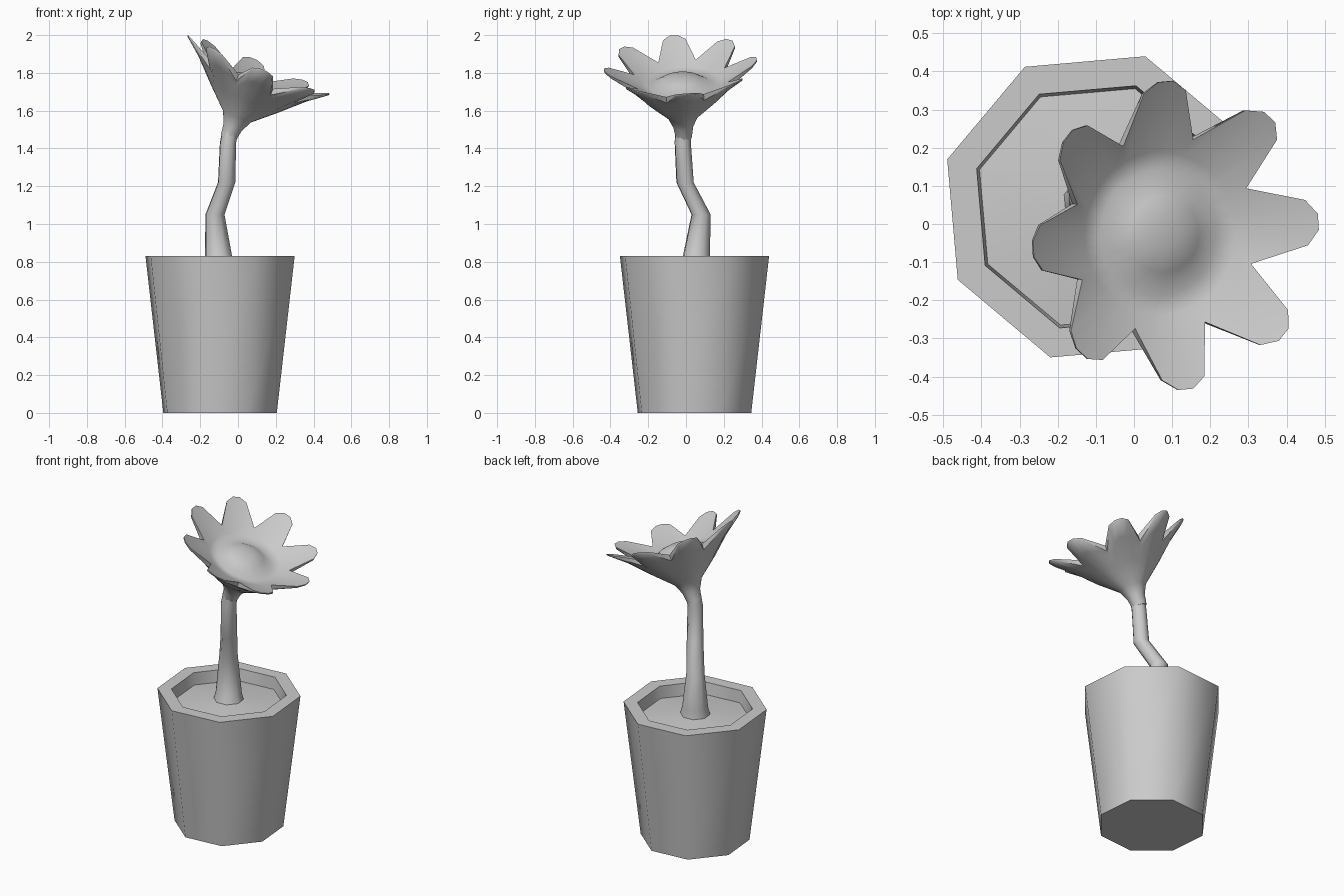
import bpy
from math import sin, cos, radians
from mathutils import Vector

if "Cube" in bpy.data.objects:
    bpy.data.objects.remove(bpy.data.objects["Cube"])


def make_object(name, verts, faces, angle):
    mesh = bpy.data.meshes.new(name)
    mesh.from_pydata(verts, [], faces)
    mesh.validate()
    obj = bpy.data.objects.new(name, mesh)
    bpy.context.collection.objects.link(obj)
    bpy.ops.object.select_all(action='DESELECT')
    obj.select_set(True)
    bpy.context.view_layer.objects.active = obj
    bpy.ops.object.mode_set(mode='EDIT')
    bpy.ops.mesh.select_all(action='SELECT')
    bpy.ops.mesh.normals_make_consistent(inside=False)
    bpy.ops.object.mode_set(mode='OBJECT')
    bpy.ops.object.shade_smooth_by_angle(angle=radians(angle))
    return obj


def loft(name, rings, angle, cap_start=True, cap_end=True):
    """Bridge a list of equally sized vertex rings."""
    n = len(rings[0])
    verts = [v for ring in rings for v in ring]
    faces = [(k * n + i, k * n + (i + 1) % n, (k + 1) * n + (i + 1) % n, (k + 1) * n + i)
             for k in range(len(rings) - 1) for i in range(n)]
    if cap_start:
        faces.append(tuple(range(n))[::-1])
    if cap_end:
        faces.append(tuple(range((len(rings) - 1) * n, len(rings) * n)))
    return make_object(name, verts, faces, angle)


def circle(x, y, z, r, n=8, phase=27.5):
    return [(x + r * cos(radians(phase + 360 * i / n)),
             y + r * sin(radians(phase + 360 * i / n)), z) for i in range(n)]


# octagonal pot with rim and gently mounded soil
PX, PY = -0.095, 0.045
pot_profile = [(0.315, 0), (0.414, 0.83), (0.333, 0.83), (0.325, 0.755), (0.085, 0.785)]
loft("pot", [circle(PX, PY, z, r) for r, z in pot_profile], 50)

# crooked stem
stem_path = [(-0.10, 0.05, 0.77, 0.09), (-0.103, 0.055, 0.83, 0.075),
             (-0.122, 0.08, 1.05, 0.053), (-0.06, -0.005, 1.22, 0.048),
             (-0.053, -0.017, 1.43, 0.045), (-0.04, -0.015, 1.50, 0.045)]
loft("stem", [circle(*p) for p in stem_path], 60)

# tilted flower: radius r and depth d measured from the plane of the petal tips
center = Vector((0.11, -0.03, 1.845))
axis = Vector((0.416, -0.047, 1)).normalized()
side = Vector((1, 0, 0))
side = (side - axis * side.dot(axis)).normalized()
up = axis.cross(side)

# one petal outline: (angle offset, edge radius, upper depth, lower depth)
petal = [(-22.5, 0.26, 0.08, 0.115), (-9, 0.382, 0.013, 0.025), (-3, 0.406, 0, 0.008),
         (3, 0.406, 0, 0.008), (9, 0.382, 0.013, 0.025)]
columns = [(4 + 45 * k + a, r, t, b) for k in range(8) for a, r, t, b in petal]


def point(ang, r, d):
    a = radians(ang)
    return center + r * (cos(a) * side + sin(a) * up) - d * axis


def ring(r, d):
    return [point(c[0], r, d) for c in columns]


rings = [ring(0.043, 0.42), ring(0.052, 0.36), ring(0.08, 0.30), ring(0.195, 0.195)]
# petal underside, edge, and upper side
rings.append([point(a, 0.195 + (r - 0.195) * 0.55, 0.195 + (b - 0.195) * 0.6)
              for a, r, t, b in columns])
rings.append([point(a, r, b) for a, r, t, b in columns])
rings.append([point(a, r, t) for a, r, t, b in columns])
# bowl and central dome
rings += [ring(r, d) for r, d in [(0.215, 0.107), (0.165, 0.122), (0.10, 0.083), (0.04, 0.068)]]
loft("flower", rings, 60)
